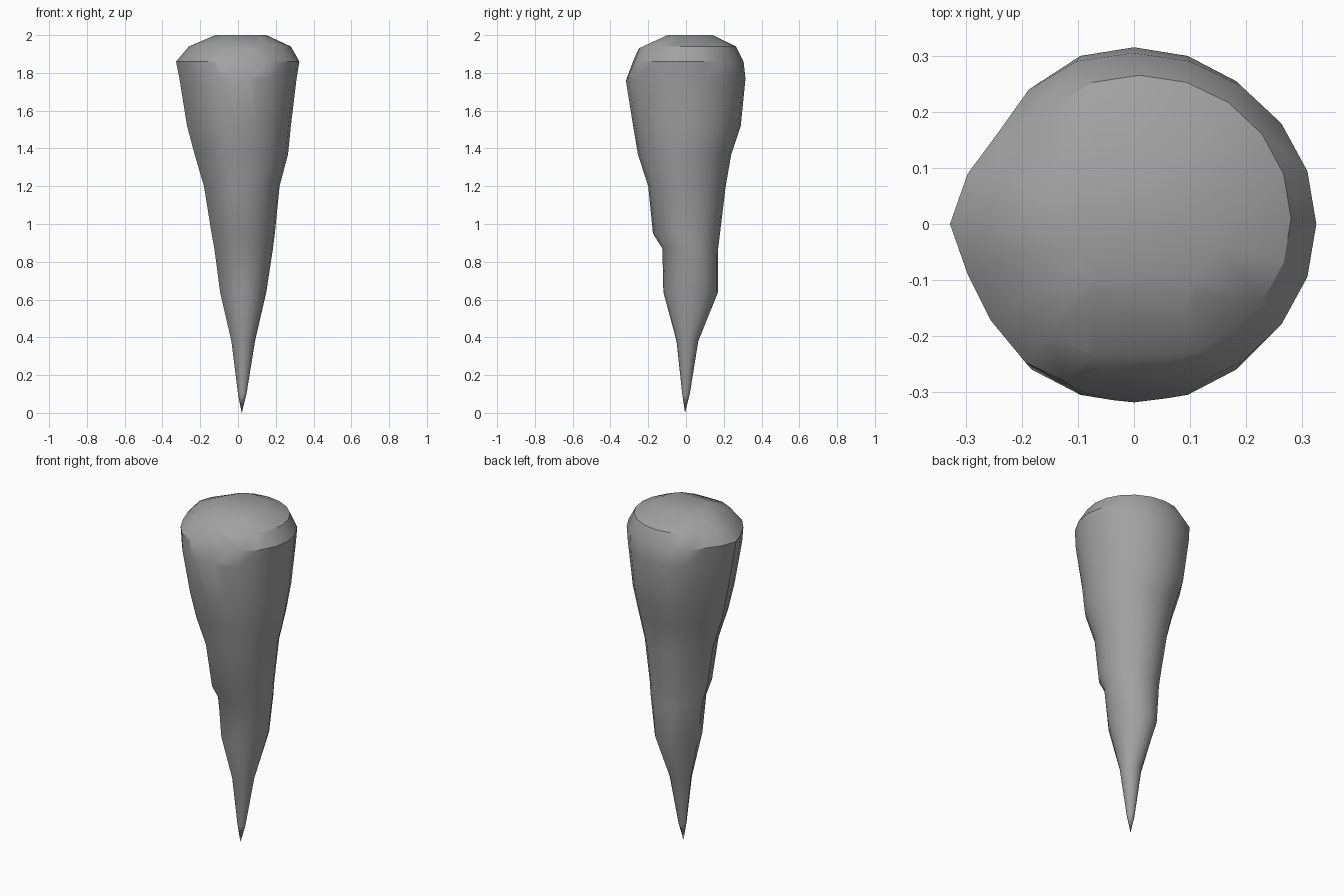
import bpy, bmesh, math
from mathutils import Vector

cube = bpy.data.objects.get("Cube")
if cube:
    bpy.data.objects.remove(cube, do_unlink=True)

# Stone material
stone = bpy.data.materials.new("grey stone")
stone.use_nodes = True
grey = (0.36, 0.36, 0.36, 1)
stone.diffuse_color = grey
stone.node_tree.nodes["Principled BSDF"].inputs["Base Color"].default_value = grey

SIDES = 20
# Rings from tip to crown: height, x min, x max, y min, y max
RINGS = [
    (0.10, 0.00, 0.045, -0.02, 0.02),
    (0.38, -0.035, 0.09, -0.05, 0.065),
    (0.64, -0.095, 0.15, -0.12, 0.17),
    (0.87, -0.125, 0.185, -0.125, 0.17),
    (0.95, -0.14, 0.195, -0.175, 0.18),
    (1.20, -0.18, 0.22, -0.20, 0.21),
    (1.37, -0.23, 0.265, -0.255, 0.24),
    (1.52, -0.27, 0.28, -0.28, 0.29),
    (1.77, -0.31, 0.31, -0.32, 0.315),
    (1.86, -0.328, 0.325, -0.305, 0.305),
    (1.94, -0.26, 0.28, -0.245, 0.265),
    (2.00, -0.12, 0.15, -0.13, 0.14),
]
# Worn flats around the outline: side number, radius factor
FLATS = {7: 0.97, 8: 0.91, 9: 0.95, 11: 0.95, 12: 0.96}


def ring_points(z, x0, x1, y0, y1):
    for i in range(SIDES):
        a = math.tau * i / SIDES
        f = FLATS.get(i, 1.0)
        c, s = f * math.cos(a), f * math.sin(a)
        yield ((x0 + x1) / 2 + c * (x1 - x0) / 2,
               (y0 + y1) / 2 + s * (y1 - y0) / 2, z)


# Tapering body
bm = bmesh.new()
tip = bm.verts.new((0.02, -0.005, 0))
loops = [[bm.verts.new(p) for p in ring_points(*r)] for r in RINGS]
for i in range(SIDES):
    j = (i + 1) % SIDES
    bm.faces.new((tip, loops[0][j], loops[0][i]))
    for low, high in zip(loops, loops[1:]):
        bm.faces.new((low[i], low[j], high[j], high[i]))
bm.faces.new(loops[-1])


# Chipped facets on the crown
def chip(point, normal):
    geom = bm.verts[:] + bm.edges[:] + bm.faces[:]
    cut = bmesh.ops.bisect_plane(bm, geom=geom, plane_co=point, plane_no=normal,
                                 clear_outer=True, dist=1e-5)
    edges = [e for e in cut["geom_cut"] if isinstance(e, bmesh.types.BMEdge)]
    if edges:
        bmesh.ops.holes_fill(bm, edges=edges, sides=0)


chip(Vector((0.01, -0.25, 1.925)), Vector((0.03, -0.92, 0.37)))
chip(Vector((0.01, -0.13, 1.985)), Vector((0, -0.42, 0.91)))
chip(Vector((0.16, 0.23, 1.93)), Vector((0.42, 0.75, 0.52)))

bmesh.ops.recalc_face_normals(bm, faces=bm.faces[:])
mesh = bpy.data.meshes.new("stone_spike")
bm.to_mesh(mesh)
bm.free()
mesh.materials.append(stone)
spike = bpy.data.objects.new("stone_spike", mesh)
bpy.context.collection.objects.link(spike)

# Soft shading with crisp chips
bpy.ops.object.select_all(action="DESELECT")
spike.select_set(True)
bpy.context.view_layer.objects.active = spike
bpy.ops.object.shade_smooth_by_angle(angle=math.radians(32))
